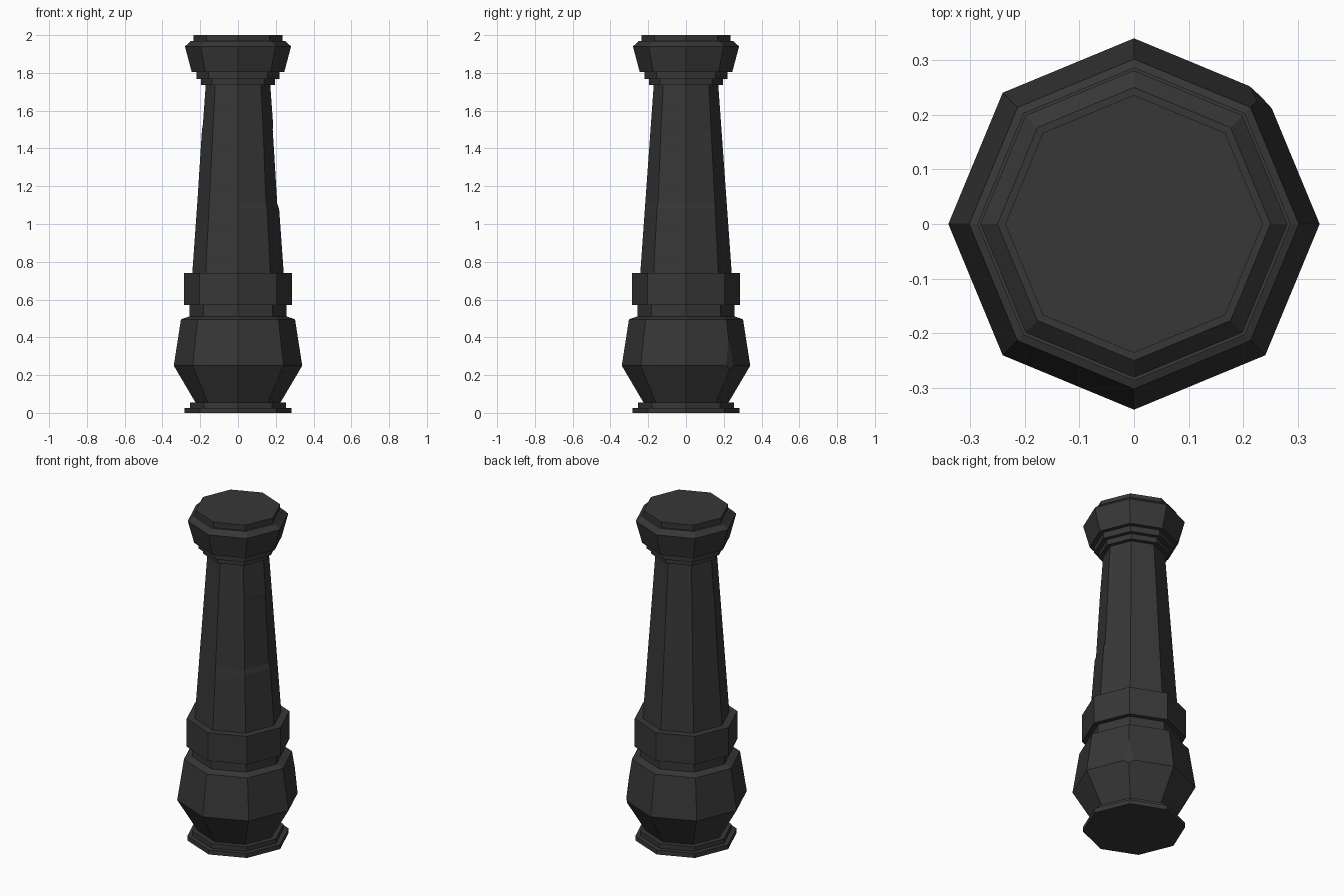
import bpy, bmesh, math
from mathutils import Vector

if "Cube" in bpy.data.objects:
    bpy.data.objects.remove(bpy.data.objects["Cube"])

iron = bpy.data.materials.new("dark iron")
iron.diffuse_color = (0.038, 0.038, 0.038, 1)
iron.use_nodes = True
iron.node_tree.nodes["Principled BSDF"].inputs["Base Color"].default_value = iron.diffuse_color


def lathe(name, profile, dents=(), chips=()):
    """Eight-sided closed part from (radius, z) rings.
    dents: (ring, corner, inward amount); chips: (point, normal) planes cutting corners off."""
    bm = bmesh.new()
    rings = []
    for r, z in profile:
        rings.append([bm.verts.new((r * math.cos(i * math.pi / 4),
                                    r * math.sin(i * math.pi / 4), z)) for i in range(8)])
    for a, b in zip(rings, rings[1:]):
        for i in range(8):
            j = (i + 1) % 8
            bm.faces.new((a[i], a[j], b[j], b[i]))
    bm.faces.new(rings[0][::-1])
    bm.faces.new(rings[-1])
    for ring, corner, amount in dents:
        v = rings[ring][corner]
        k = 1 - amount / math.hypot(v.co.x, v.co.y)
        v.co.x *= k
        v.co.y *= k
    for point, normal in chips:
        cut = bmesh.ops.bisect_plane(bm, geom=bm.verts[:] + bm.edges[:] + bm.faces[:],
                                     plane_co=Vector(point), plane_no=Vector(normal),
                                     clear_outer=True)
        edges = [e for e in cut["geom_cut"] if isinstance(e, bmesh.types.BMEdge)]
        if edges:
            bmesh.ops.holes_fill(bm, edges=edges)
    bmesh.ops.recalc_face_normals(bm, faces=bm.faces[:])
    me = bpy.data.meshes.new(name)
    bm.to_mesh(me)
    bm.free()
    me.materials.append(iron)
    ob = bpy.data.objects.new(name, me)
    bpy.context.collection.objects.link(ob)
    return ob


# Stepped foot
lathe("foot", [(0.283, 0), (0.283, 0.027), (0.255, 0.027), (0.255, 0.055)])

# Bulging base, with one worn corner
lathe("base_bulb", [(0.225, 0.055), (0.34, 0.25), (0.302, 0.495), (0.26, 0.51)],
      chips=[((0.232, 0.232, 0.25), (1, 1, 0.1))])

# Neck and collar
lathe("base_neck", [(0.258, 0.505), (0.258, 0.57)])
lathe("collar", [(0.287, 0.57), (0.287, 0.74)])

# Tapered shaft with shallow worn dents on its corners
zs = [0.74, 1.08, 1.11, 1.5, 1.53, 1.735]
lathe("shaft", [(0.242 - 0.071 * (z - 0.74) / 0.995, z) for z in zs],
      dents=[(2, 0, 0.008), (3, 4, -0.003), (3, 0, 0.004), (2, 7, 0.006)])

# Stepped moulding under the cap
lathe("cap_moulding", [(0.195, 1.735), (0.195, 1.768), (0.22, 1.768), (0.22, 1.805)])

# Flared cap and top plate
lathe("cap", [(0.245, 1.805), (0.281, 1.94), (0.25, 1.968)])
lathe("cap_plate", [(0.236, 1.965), (0.236, 2.0)])
